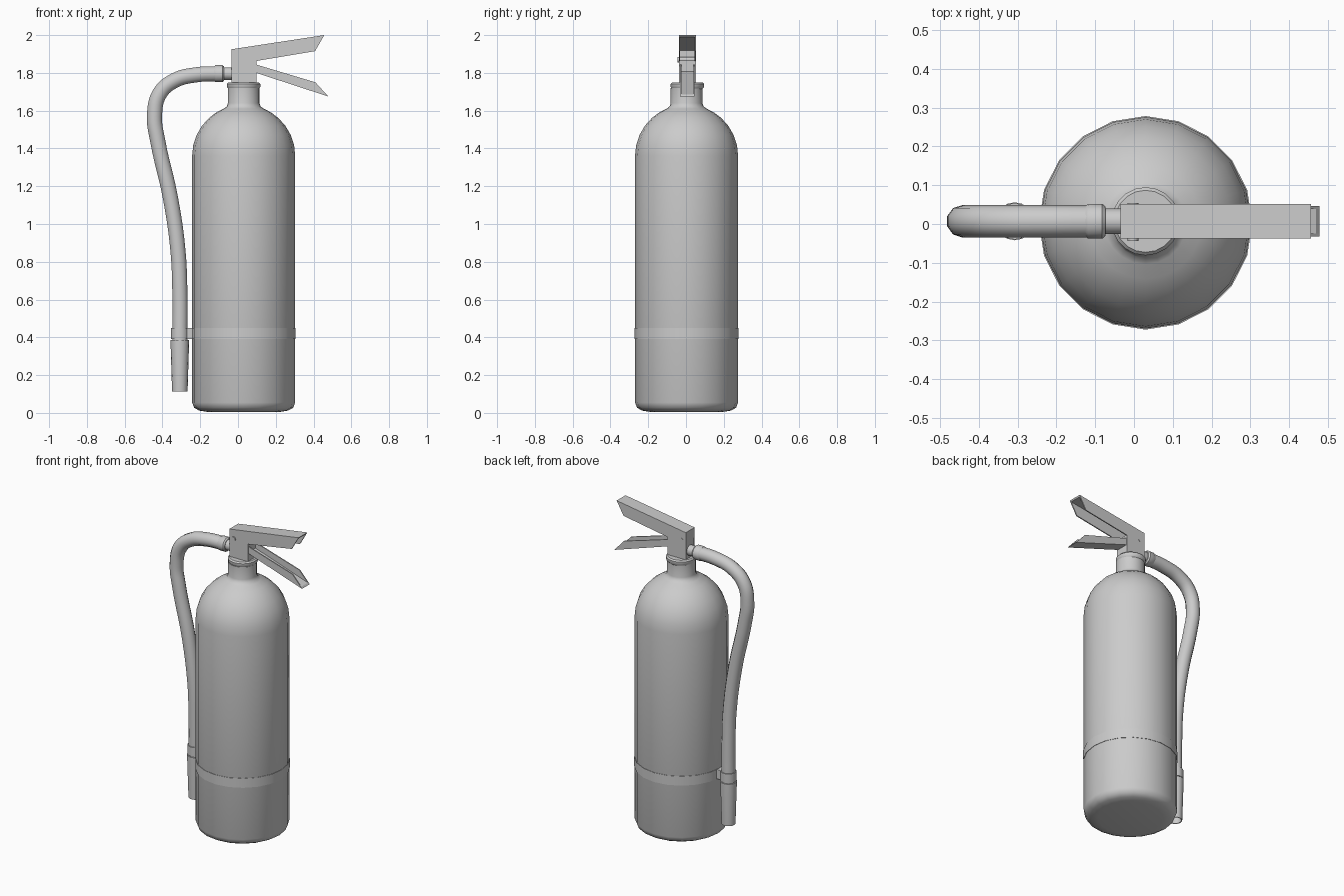
import bpy, bmesh
from math import sin, cos, pi, radians
from mathutils import Matrix, Vector

if "Cube" in bpy.data.objects:
    bpy.data.objects.remove(bpy.data.objects["Cube"])

CX, CY = 0.03, 0.003      # tank axis
HY = 0.007                # hose and handle plane
HX = -0.308               # hanging hose axis


def finish(bm, name, smooth=True):
    bmesh.ops.recalc_face_normals(bm, faces=bm.faces)
    me = bpy.data.meshes.new(name)
    bm.to_mesh(me)
    bm.free()
    ob = bpy.data.objects.new(name, me)
    bpy.context.collection.objects.link(ob)
    if smooth:
        bpy.ops.object.select_all(action='DESELECT')
        ob.select_set(True)
        bpy.context.view_layer.objects.active = ob
        bpy.ops.object.shade_smooth_by_angle(angle=radians(40))
    return ob


def lathe(name, profile, sides, origin, axis=(0, 0, 1), caps=True):
    """Revolve (radius, height) points about an axis."""
    bm = bmesh.new()
    rot = Vector((0, 0, 1)).rotation_difference(Vector(axis)).to_matrix().to_4x4()
    m = Matrix.Translation(origin) @ rot
    rings = [[bm.verts.new(m @ Vector((r * cos(2 * pi * i / sides),
                                       r * sin(2 * pi * i / sides), h)))
              for i in range(sides)] for r, h in profile]
    for a, b in zip(rings, rings[1:]):
        for i in range(sides):
            j = (i + 1) % sides
            bm.faces.new((a[i], a[j], b[j], b[i]))
    if caps:
        bm.faces.new(rings[0])
        bm.faces.new(rings[-1])
    return finish(bm, name)


def plate(bm, outline, y0, y1):
    """Extrude an x-z outline from y0 to y1."""
    f = bm.faces.new([bm.verts.new((x, y0, z)) for x, z in outline])
    ext = bmesh.ops.extrude_face_region(bm, geom=[f])['geom']
    vs = [v for v in ext if isinstance(v, bmesh.types.BMVert)]
    bmesh.ops.translate(bm, verts=vs, vec=(0, y1 - y0, 0))


def channel(name, outline, web, half, t=0.007):
    """Folded sheet: two side plates joined by a web along one edge."""
    bm = bmesh.new()
    for s in (-1, 1):
        plate(bm, outline, HY + s * half, HY + s * (half - t))
    plate(bm, web, HY - half + t, HY + half - t)
    return finish(bm, name, False)


# tank with rounded foot, dome and neck
dome = [(0.273 * cos(radians(a)), 1.36 + 0.272 * sin(radians(a)))
        for a in (0, 12, 24, 36, 48, 58, 67)]
lathe("tank", [(0.19, 0.005), (0.235, 0.012), (0.262, 0.027), (0.273, 0.055)] + dome
      + [(0.09, 1.622), (0.084, 1.64), (0.084, 1.72)], 20, (CX, CY, 0))

# collar on the neck
lathe("collar", [(0.08, 1.715), (0.088, 1.725), (0.088, 1.742), (0.08, 1.75)],
      20, (CX, CY + 0.004, 0))

# strap round the tank
lathe("tank_strap", [(0.272, 0.39), (0.2755, 0.39), (0.2755, 0.45), (0.272, 0.45)],
      20, (CX, CY, 0), caps=False)

# valve block
bm = bmesh.new()
plate(bm, [(-0.033, 1.745), (0.096, 1.745), (0.096, 1.866), (-0.033, 1.866)],
      HY - 0.041, HY + 0.041)
finish(bm, "valve_block", False)

# squeeze lever, open below, and carrying handle, open above
channel("squeeze_lever",
        [(-0.035, 1.75), (0.097, 1.75), (0.097, 1.863), (0.408, 1.915),
         (0.457, 2.0), (-0.035, 1.925)],
        [(-0.035, 1.917), (0.452, 1.991), (0.457, 2.0), (-0.035, 1.925)], 0.045)
channel("carry_handle",
        [(0.06, 1.812), (0.478, 1.675), (0.41, 1.75), (0.06, 1.855)],
        [(0.06, 1.812), (0.478, 1.675), (0.47, 1.685), (0.06, 1.82)], 0.039)

# back web closing the lever above the block
bm = bmesh.new()
plate(bm, [(-0.035, 1.86), (-0.027, 1.86), (-0.027, 1.92), (-0.035, 1.92)],
      HY - 0.04, HY + 0.04)
finish(bm, "lever_back", False)

# hinge pin
lathe("hinge_pin", [(0.014, -0.051), (0.014, 0.047)], 12, (-0.003, HY, 1.87), (0, 1, 0))

# hose outlet and ferrule
lathe("hose_outlet", [(0.033, -0.1), (0.033, -0.03)], 16, (0, HY, 1.796), (1, 0, 0))
lathe("hose_ferrule", [(0.04, -0.125), (0.045, -0.118), (0.045, -0.082), (0.038, -0.074)],
      16, (0, HY, 1.796), (1, 0, 0))

# hose
path = [(-0.1, 1.796), (-0.22, 1.79), (-0.335, 1.76), (-0.415, 1.69), (-0.442, 1.57),
        (-0.425, 1.44), (-0.358, 1.14), (-0.318, 0.86), (HX, 0.65), (HX, 0.3)]
cu = bpy.data.curves.new("hose", 'CURVE')
cu.dimensions = '3D'
cu.bevel_depth = 0.042
cu.bevel_resolution = 3
cu.resolution_u = 6
cu.use_fill_caps = True
sp = cu.splines.new('BEZIER')
sp.bezier_points.add(len(path) - 1)
for p, (x, z) in zip(sp.bezier_points, path):
    p.co = (x, HY, z)
    p.handle_left_type = p.handle_right_type = 'AUTO'
hose = bpy.data.objects.new("hose", cu)
bpy.context.collection.objects.link(hose)
bpy.ops.object.select_all(action='DESELECT')
hose.select_set(True)
bpy.context.view_layer.objects.active = hose
bpy.ops.object.convert(target='MESH')
bpy.ops.object.shade_smooth_by_angle(angle=radians(40))

# nozzle
lathe("nozzle", [(0.032, 0.15), (0.036, 0.112), (0.041, 0.112), (0.049, 0.37),
                 (0.049, 0.385), (0.04, 0.385)], 16, (HX, HY, 0))

# clip holding the hose to the strap
lathe("hose_clip", [(0.041, 0.39), (0.047, 0.39), (0.047, 0.45), (0.041, 0.45)],
      16, (HX, HY, 0), caps=False)
bm = bmesh.new()
plate(bm, [(-0.27, 0.39), (-0.235, 0.39), (-0.235, 0.45), (-0.27, 0.45)],
      HY - 0.025, HY + 0.025)
finish(bm, "clip_bracket", False)
